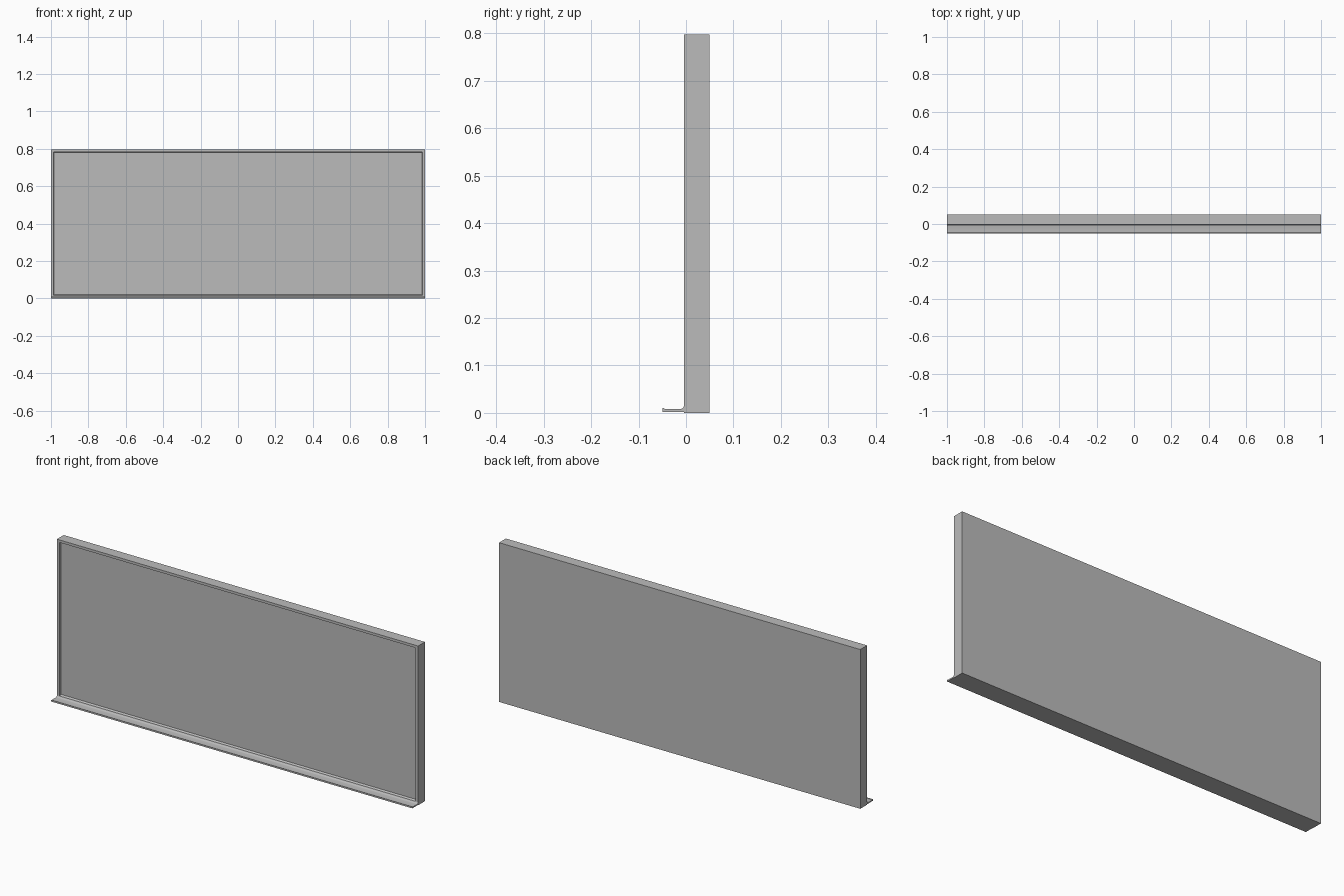
import bpy
import bmesh
from mathutils import Vector

default = bpy.data.objects.get("Cube")
if default:
    bpy.data.objects.remove(default, do_unlink=True)

WIDTH, HEIGHT = 2.0, 0.797
FRONT, BACK = -0.004, 0.05

grey = bpy.data.materials.new("plain grey")
grey.use_nodes = True
colour = (0.5, 0.5, 0.5, 1.0)
grey.diffuse_color = colour
grey.node_tree.nodes["Principled BSDF"].inputs["Base Color"].default_value = colour


def add_object(name, bm):
    bmesh.ops.recalc_face_normals(bm, faces=bm.faces)
    mesh = bpy.data.meshes.new(name)
    bm.to_mesh(mesh)
    bm.free()
    mesh.materials.append(grey)
    obj = bpy.data.objects.new(name, mesh)
    bpy.context.collection.objects.link(obj)
    return obj


# Panel with a raised rim: inset the front face twice, sinking the second inset
bm = bmesh.new()
bmesh.ops.create_cube(bm, size=1)
bmesh.ops.scale(bm, vec=(WIDTH, BACK - FRONT, HEIGHT), verts=bm.verts)
bmesh.ops.translate(bm, vec=(0, (FRONT + BACK) / 2, HEIGHT / 2), verts=bm.verts)
bm.normal_update()
panel = min(bm.faces, key=lambda f: f.calc_center_median().y)
bmesh.ops.inset_region(bm, faces=[panel], thickness=0.013, use_even_offset=True)
bmesh.ops.inset_region(bm, faces=[panel], thickness=0.003, use_even_offset=True)
for v in panel.verts:
    v.co.y += 0.011
    if v.co.z < HEIGHT / 2:      # sloping sill along the bottom
        v.co.z += 0.004
add_object("framed_board", bm)

# Tray: a shallow ledge with a front lip and a curved join to the frame
profile = [(FRONT, 0.002), (-0.05, 0.002), (-0.05, 0.010), (-0.047, 0.010),
           (-0.045, 0.008), (-0.012, 0.008), (-0.008, 0.009),
           (-0.005, 0.012), (FRONT, 0.016)]
bm = bmesh.new()
end = bm.faces.new([bm.verts.new((-WIDTH / 2, y, z)) for y, z in profile])
result = bmesh.ops.extrude_face_region(bm, geom=[end], use_keep_orig=True)
moved = [g for g in result["geom"] if isinstance(g, bmesh.types.BMVert)]
bmesh.ops.translate(bm, vec=Vector((WIDTH, 0, 0)), verts=moved)
tray = add_object("front_tray", bm)

bpy.ops.object.select_all(action="DESELECT")
tray.select_set(True)
bpy.context.view_layer.objects.active = tray
bpy.ops.object.shade_smooth_by_angle(angle=0.6)
